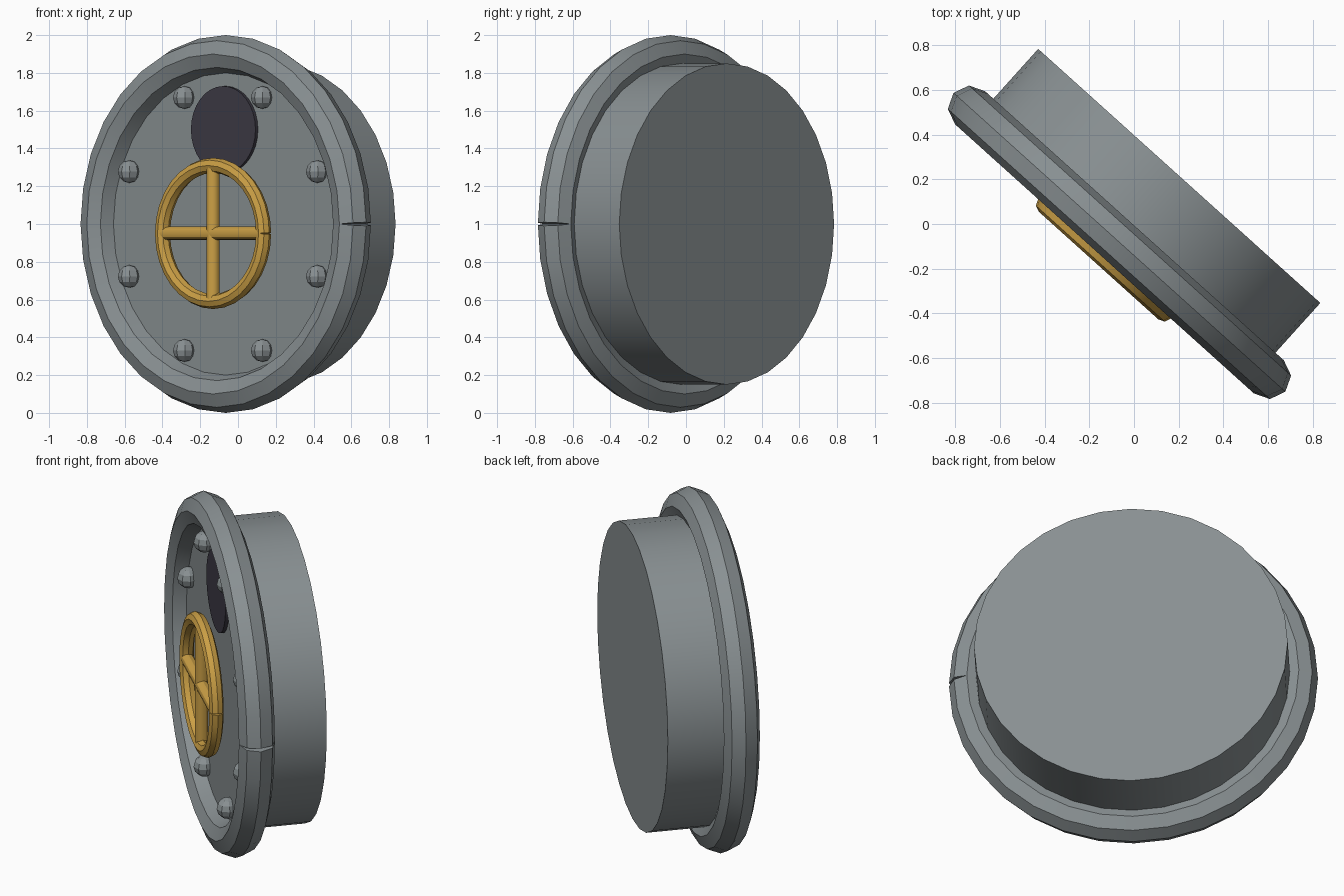
import bpy, bmesh, math
from mathutils import Matrix, Vector

cube = bpy.data.objects.get("Cube")
if cube:
    bpy.data.objects.remove(cube)

# Door frame: local x runs across the door, y is up, z points out of the front
DOOR = (Matrix.Translation((-0.065, -0.082, 1.0))
        @ Matrix.Rotation(math.radians(-42), 4, 'Z')
        @ Matrix.Rotation(math.radians(90), 4, 'X'))


def material(name, rgb):
    m = bpy.data.materials.new(name)
    m.use_nodes = True
    m.diffuse_color = (*rgb, 1)
    m.node_tree.nodes["Principled BSDF"].inputs["Base Color"].default_value = (*rgb, 1)
    return m


STEEL = material("steel_grey", (0.25, 0.28, 0.29))
BRASS = material("brass", (0.60, 0.35, 0.06))
GLASS = material("dark_glass", (0.048, 0.044, 0.062))


def finish(bm, name, mat, smooth=True):
    mesh = bpy.data.meshes.new(name)
    bm.to_mesh(mesh)
    bm.free()
    mesh.materials.append(mat)
    ob = bpy.data.objects.new(name, mesh)
    ob.matrix_world = DOOR
    bpy.context.collection.objects.link(ob)
    if smooth:
        bpy.ops.object.select_all(action='DESELECT')
        ob.select_set(True)
        bpy.context.view_layer.objects.active = ob
        bpy.ops.object.shade_smooth_by_angle(angle=math.radians(30))
    return ob


def cylinder(name, mat, radius, depth, matrix, sides=32):
    bm = bmesh.new()
    bmesh.ops.create_cone(bm, cap_ends=True, segments=sides, radius1=radius,
                          radius2=radius, depth=depth, matrix=matrix)
    return finish(bm, name, mat)


def swept_ring(name, mat, major, minor, centre, steps=32, sides=8):
    """Octagonal tube bent into a ring, with a thin wedge seam where its square ends meet."""
    bm = bmesh.new()
    loops = []
    for i in range(steps + 1):
        a = 2 * math.pi * i / steps
        tilt = math.pi / steps * ((i == 0) - (i == steps))
        mid = Vector(centre) + major * Vector((math.cos(a), math.sin(a), 0))
        out = Vector((math.cos(a + tilt), math.sin(a + tilt), 0))
        loop = []
        for j in range(sides):
            b = 2 * math.pi * j / sides
            loop.append(bm.verts.new(mid + minor * (math.cos(b) * out
                                                    + Vector((0, 0, math.sin(b))))))
        loops.append(loop)
    for p, q in zip(loops, loops[1:]):
        for j in range(sides):
            k = (j + 1) % sides
            bm.faces.new((p[j], q[j], q[k], p[k]))
    bm.faces.new(loops[0])
    bm.faces.new(loops[-1][::-1])
    bmesh.ops.recalc_face_normals(bm, faces=bm.faces)
    return finish(bm, name, mat)


# Thick door drum and its rim
cylinder("door_drum", STEEL, 0.85, 0.4, Matrix.Translation((0, 0, -0.2)))
swept_ring("door_rim", STEEL, 0.9, 0.1, (0, 0, 0))

# Round window plate
cylinder("window", GLASS, 0.23, 0.04, Matrix.Translation((0, 0.5, 0)))

# Hand wheel with crossed spokes
WHEEL = (0, -0.05, 0.10)
swept_ring("wheel_rim", BRASS, 0.36, 0.04, WHEEL)
for name, axis in (("wheel_spoke_across", 'Y'), ("wheel_spoke_upright", 'X')):
    cylinder(name, BRASS, 0.036, 0.70,
             Matrix.Translation(WHEEL) @ Matrix.Rotation(math.pi / 2, 4, axis), sides=12)

# Eight faceted bolts around the panel
for i in range(8):
    a = math.radians(22.5 + 45 * i)
    bm = bmesh.new()
    bmesh.ops.create_uvsphere(
        bm, u_segments=8, v_segments=6, radius=0.06,
        matrix=Matrix.Translation((0.725 * math.cos(a), 0.725 * math.sin(a), 0.02))
        @ Matrix.Rotation(math.pi / 2, 4, 'X'))
    finish(bm, f"bolt_{i + 1}", STEEL, smooth=False)
